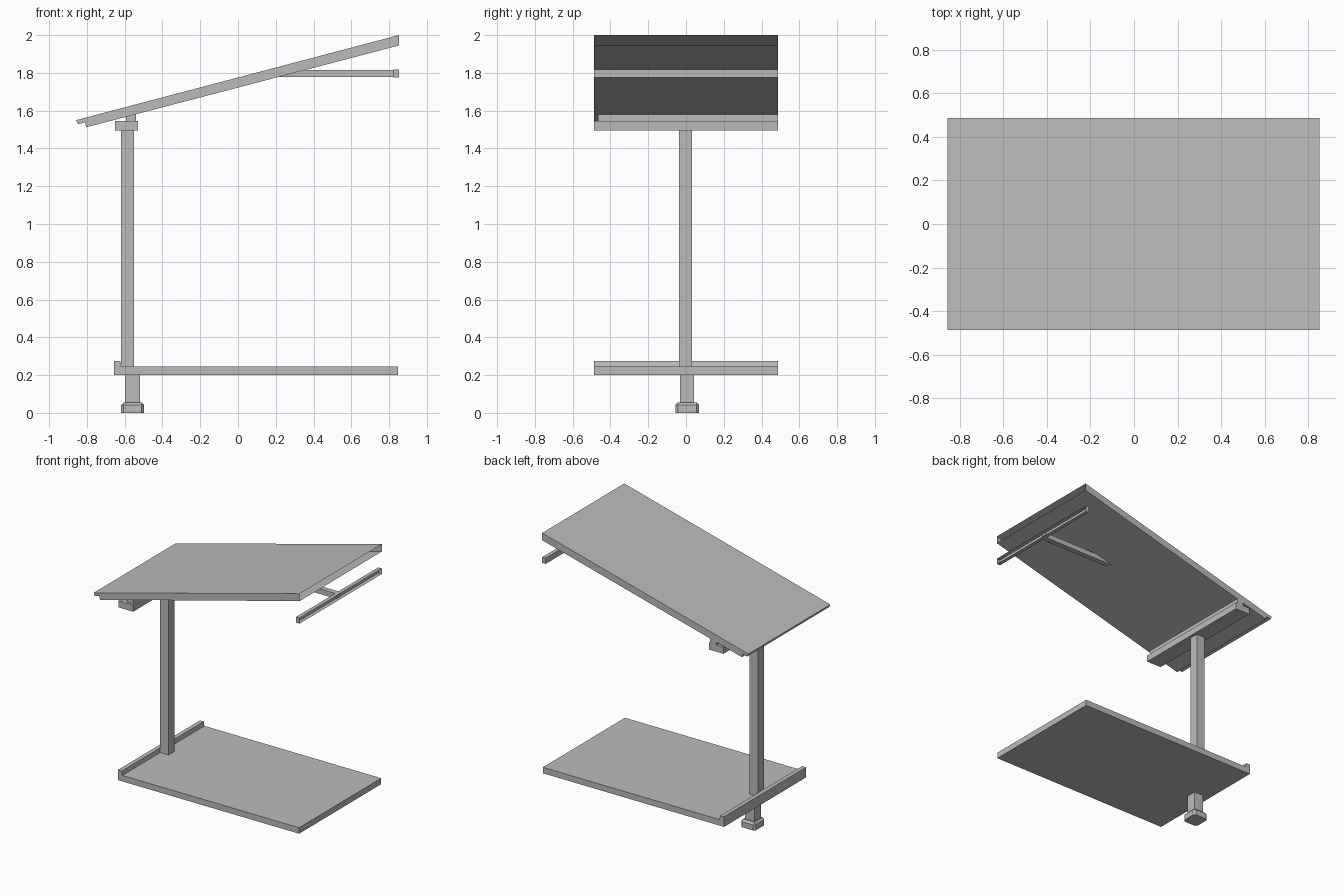
import bpy
import bmesh

cube = bpy.data.objects.get("Cube")
if cube:
    bpy.data.objects.remove(cube, do_unlink=True)

grey = bpy.data.materials.new("plain grey")
grey.use_nodes = True
grey.diffuse_color = (0.5, 0.5, 0.5, 1)
grey.node_tree.nodes["Principled BSDF"].inputs["Base Color"].default_value = (0.5, 0.5, 0.5, 1)

HALF = 0.486  # half depth of the shelter


def extrude_profile(name, profile, y0=-HALF, y1=HALF, open_edge=None, bevel=0):
    """Sweep an x-z profile along y; open_edge leaves that side uncovered."""
    bm = bmesh.new()
    front = [bm.verts.new((x, y0, z)) for x, z in profile]
    back = [bm.verts.new((x, y1, z)) for x, z in profile]
    bm.faces.new(front)
    bm.faces.new(back[::-1])
    n = len(profile)
    sides = []
    for i in range(n):
        j = (i + 1) % n
        sides.append(bm.faces.new((front[j], front[i], back[i], back[j])))
    bmesh.ops.recalc_face_normals(bm, faces=bm.faces[:])
    if bevel:
        low = min(z for x, z in profile)
        edges = [e for e in bm.edges if max(v.co.z for v in e.verts) > low]
        bmesh.ops.bevel(bm, geom=edges, offset=bevel, segments=1, affect='EDGES')
    if open_edge is not None:
        bmesh.ops.delete(bm, geom=[sides[open_edge]], context='FACES_ONLY')
    mesh = bpy.data.meshes.new(name)
    bm.to_mesh(mesh)
    bm.free()
    mesh.materials.append(grey)
    obj = bpy.data.objects.new(name, mesh)
    bpy.context.scene.collection.objects.link(obj)
    return obj


def box(name, x0, x1, z0, z1, y0=-HALF, y1=HALF, **options):
    profile = [(x0, z0), (x1, z0), (x1, z1), (x0, z1)]
    return extrude_profile(name, profile, y0, y1, **options)


# Sloping roof with a rebated low edge and an open high end
extrude_profile("roof", [(-0.857, 1.55), (0.852, 2.0), (0.852, 1.945),
                         (-0.804, 1.512), (-0.81, 1.538), (-0.847, 1.528)],
                open_edge=1)

# Head beam and the packer that meets the roof slope
box("head_beam", -0.651, -0.529, 1.496, 1.545)
extrude_profile("roof_packer", [(-0.593, 1.545), (-0.541, 1.545),
                                (-0.541, 1.581), (-0.593, 1.568)], y0=-0.467)

# Edge channel, open outwards, and the arm tying it to the roof
box("edge_channel", 0.823, 0.852, 1.776, 1.819, open_edge=1)
extrude_profile("channel_arm", [(0.2, 1.778), (0.83, 1.778),
                                (0.83, 1.816), (0.345, 1.816)], -0.02, 0.02)

# Single post
box("post", -0.62, -0.55, 0.243, 1.496, -0.037, 0.033)

# Floor slab with a raised kerb along the post side
extrude_profile("floor", [(-0.656, 0.2), (0.847, 0.2), (0.847, 0.245), (-0.618, 0.245),
                          (-0.624, 0.276), (-0.656, 0.276)])

# Stub and chamfered foot
box("foot_stub", -0.598, -0.52, 0.05, 0.2, -0.032, 0.043)
box("foot", -0.619, -0.497, 0, 0.056, -0.056, 0.069, bevel=0.014)
